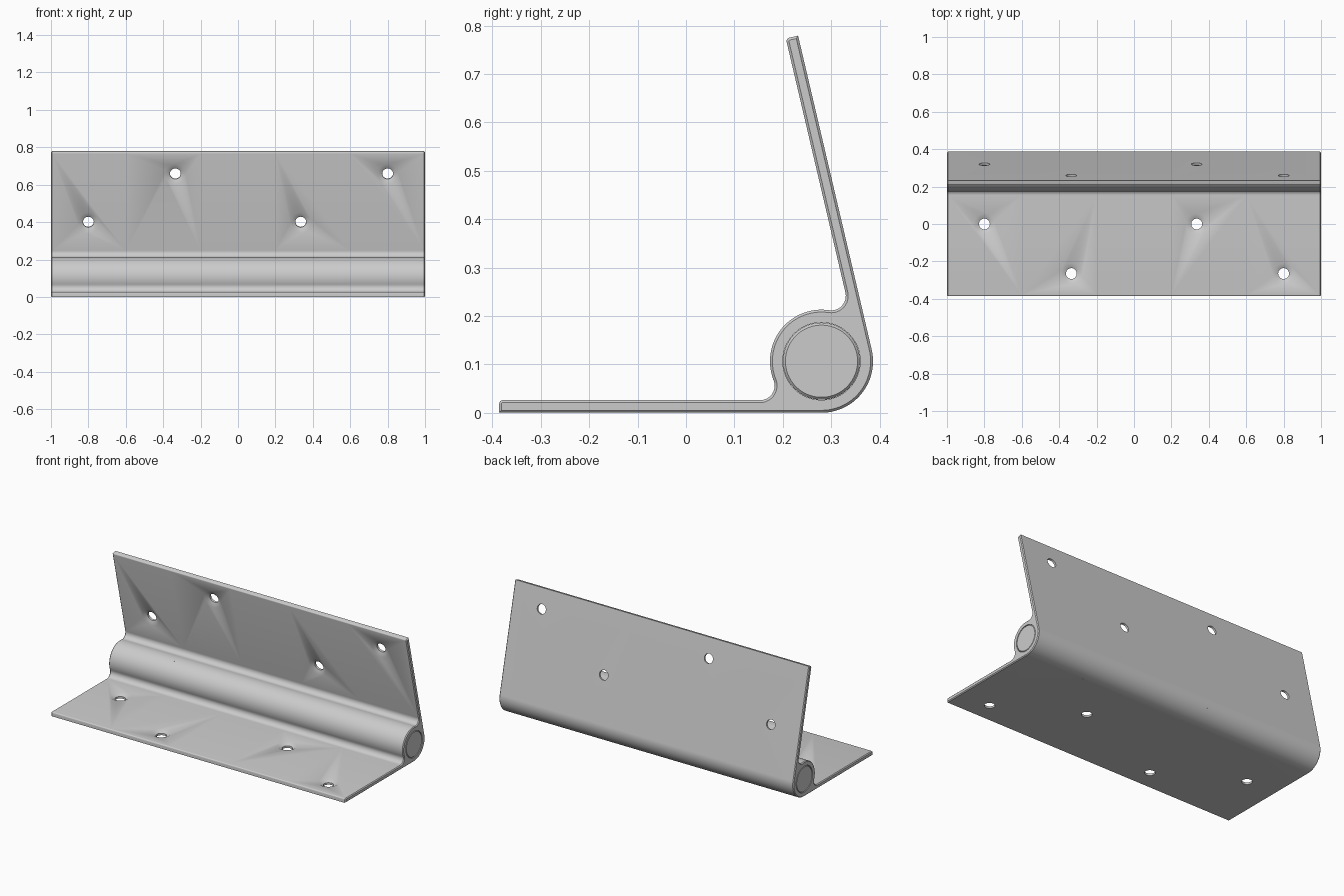
import bpy, bmesh
from math import sin, cos, pi, radians, atan2, sqrt
from mathutils import Matrix

if "Cube" in bpy.data.objects:
    bpy.data.objects.remove(bpy.data.objects["Cube"])

CY, CZ = 0.28, 0.1065          # barrel axis
R, BORE = 0.1065, 0.08         # barrel and pin radii
L, T, RF = 0.666, 0.026, 0.03  # leaf length, thickness, fillet radius
E = 0.005                      # edge chamfer
OPEN = radians(76.8)           # angle between the leaves
SPLITS = [-1.0, -0.6, -0.2, 0.2, 0.6, 1.0]
TOP = -R + T                   # inner face of a leaf, in its local frame


def arc(cu, cv, r, a0, a1, n):
    return [(cu + r * cos(a0 + (a1 - a0) * i / n),
             cv + r * sin(a0 + (a1 - a0) * i / n)) for i in range(n + 1)]


def lathe(bm, steps, along_x=True, at=(0, 0), n=96):
    """Turned solid from (axis position, radius) steps."""
    rings = []
    for a, r in steps:
        pts = arc(0, 0, r, 0, 2 * pi, n)[:-1]
        rings.append([bm.verts.new((a, c, s) if along_x else (at[0] + c, at[1] + s, a))
                      for c, s in pts])
    for a, b in zip(rings, rings[1:]):
        skin(bm, a + a[:1], b + b[:1])
    bm.faces.new(rings[0])
    bm.faces.new(rings[-1])


def skin(bm, a, b):
    """Quads between two equal chains of vertices."""
    for i in range(len(a) - 1):
        bm.faces.new((a[i], a[i + 1], b[i + 1], b[i]))


def finish(bm, name, matrix):
    bm.transform(matrix)
    bmesh.ops.recalc_face_normals(bm, faces=bm.faces)
    me = bpy.data.meshes.new(name)
    bm.to_mesh(me)
    bm.free()
    ob = bpy.data.objects.new(name, me)
    bpy.context.collection.objects.link(ob)
    return ob


def smooth(ob):
    bpy.ops.object.select_all(action='DESELECT')
    ob.select_set(True)
    bpy.context.view_layer.objects.active = ob
    bpy.ops.object.shade_smooth_by_angle(angle=radians(30))


def section(bm, x, e):
    """Vertices of the leaf cross-section at x, shrunk by e:
    plate outline, short arc under the plate, rest of the barrel, bore."""
    fv = TOP + RF
    fu = sqrt((R + RF) ** 2 - fv ** 2)
    fa = atan2(fv, fu)
    tip = 0.007
    plate = [(0, -R + e), (L - e, -R + e)]
    plate += arc(L - tip, TOP - tip, tip - e, 0, pi / 2, 4)
    plate += arc(fu, fv, RF + e, -pi / 2, fa - pi, 12)

    def verts(pts):
        return [bm.verts.new((x, u, v)) for u, v in pts]
    p = verts(plate)
    short = [p[0]] + verts(arc(0, 0, R - e, -pi / 2, fa, 18)[1:-1]) + [p[-1]]
    rest = [p[-1]] + verts(arc(0, 0, R - e, fa, 1.5 * pi, 78)[1:-1]) + [p[0]]
    bore = verts(arc(0, 0, BORE, -pi / 2, fa, 18)[:-1] + arc(0, 0, BORE, fa, 1.5 * pi, 78)[:-1])
    return p, short, rest, bore + bore[:1]


def leaf(name, angle, own):
    # local frame: y runs along the leaf, z points to its inner face
    d = (-cos(angle), sin(angle))
    m = (0, 1) if angle == 0 else (-sin(angle), -cos(angle))
    frame = Matrix(((1, 0, 0, 0), (0, d[0], m[0], CY), (0, d[1], m[1], CZ), (0, 0, 0, 1)))

    # plate with knuckles on every second stretch
    bm = bmesh.new()
    xs = [-1] + [-1 + E] + SPLITS[1:-1] + [1 - E, 1]
    secs = [section(bm, x, E if abs(x) == 1 else 0) for x in xs]
    owned = [(i % 2 == own) for i in (0, 0, 1, 2, 3, 4, 4)]
    for a, b, has in zip(secs, secs[1:], owned):
        skin(bm, a[0], b[0])
        if has:
            skin(bm, a[2], b[2])
            skin(bm, a[3], b[3])
        else:
            skin(bm, a[1], b[1])
    for i, (p, short, rest, bore) in enumerate(secs):
        end = i in (0, len(secs) - 1)
        if end:
            bm.faces.new(p + short[-2:0:-1])
        if (end and owned[0]) or 2 <= i <= 5:
            skin(bm, short + rest[1:], bore)
    bmesh.ops.delete(bm, geom=[v for v in bm.verts if not v.link_faces], context='VERTS')
    ob = finish(bm, name, frame)

    # countersunk screw holes
    bm = bmesh.new()
    for x, u in ((-0.8, 0.28), (0.335, 0.28), (-0.335, 0.545), (0.8, 0.545)):
        lathe(bm, [(-R - 0.02, 0.029), (TOP - 0.014, 0.029), (TOP + 0.001, 0.057)],
              False, (x, u), 32)
    cut = finish(bm, name + "_cutter", frame)
    cut.hide_render = True
    mod = ob.modifiers.new("holes", 'BOOLEAN')
    mod.operation, mod.solver, mod.object = 'DIFFERENCE', 'EXACT', cut
    bpy.context.view_layer.objects.active = ob
    bpy.ops.object.modifier_apply(modifier=mod.name)
    bpy.data.objects.remove(cut)
    smooth(ob)


leaf("base_leaf", 0, 0)
leaf("upright_leaf", OPEN, 1)

# hinge pin
bm = bmesh.new()
P = BORE - 0.0005
lathe(bm, [(-1, P - E), (-1 + E, P), (1 - E, P), (1, P - E)])
smooth(finish(bm, "hinge_pin", Matrix.Translation((0, CY, CZ))))
